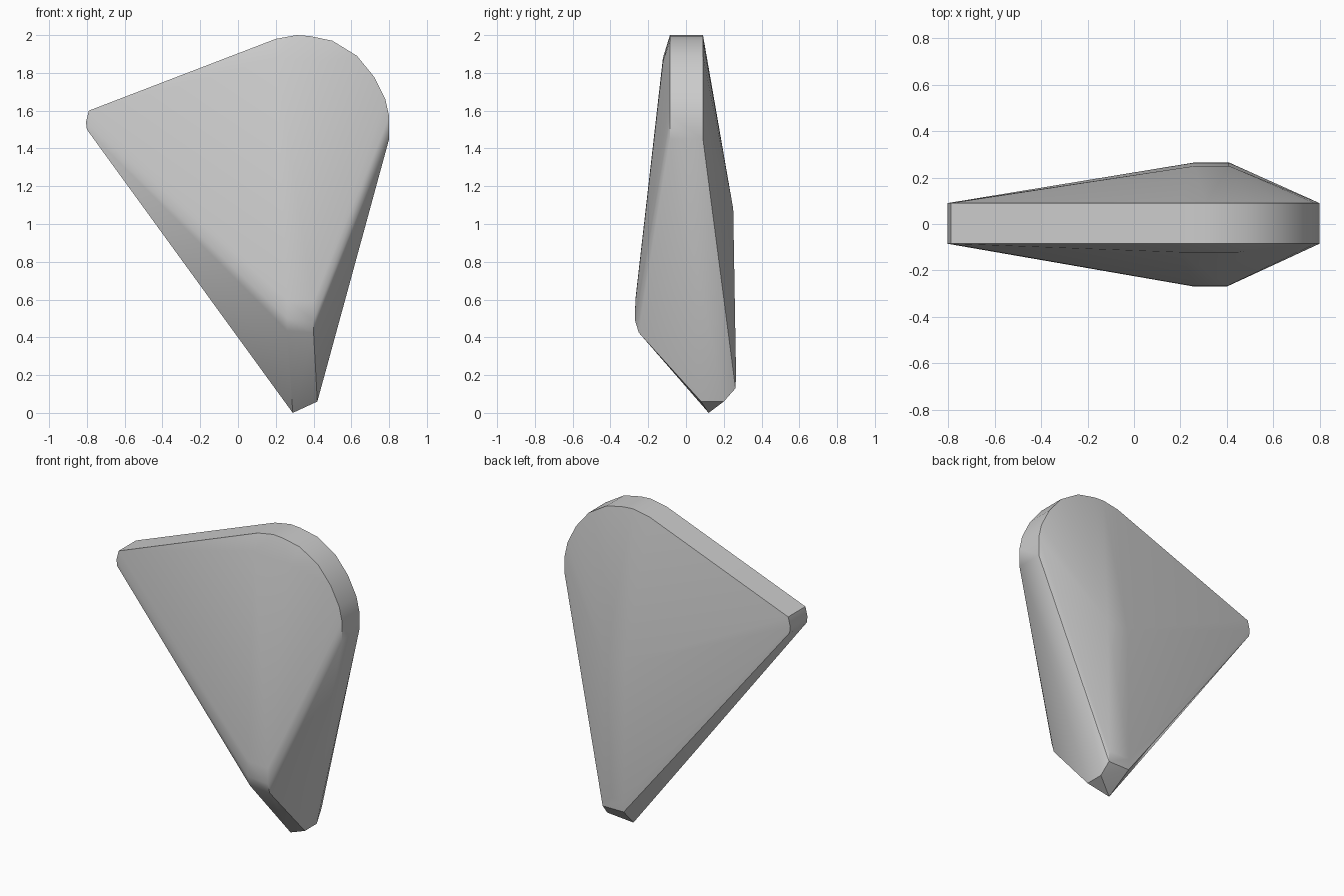
import bpy
import bmesh

cube = bpy.data.objects.get("Cube")
if cube:
    bpy.data.objects.remove(cube, do_unlink=True)

grey = bpy.data.materials.new("plain grey")
grey.use_nodes = True
colour = (0.6, 0.6, 0.6, 1)
grey.diffuse_color = colour
grey.node_tree.nodes["Principled BSDF"].inputs["Base Color"].default_value = colour

# Thin rounded rim, as (x, z), shared by the front and back
rim = [(-0.8, 1.5), (-0.805, 1.54), (-0.79, 1.6), (0.2, 1.98), (0.31, 2.0),
       (0.38, 1.995), (0.5, 1.97), (0.63, 1.89), (0.72, 1.78), (0.78, 1.66),
       (0.8, 1.57), (0.8, 1.45)]
points = [(x, y, z) for x, z in rim for y in (-0.085, 0.09)]

# Shallow bulge under the front of the rim
points += [(0.2, -0.122, 1.88), (0.45, -0.122, 1.86)]

# Front nose, as (y, z) across the width
for y, z in [(-0.268, 0.6), (-0.27, 0.5), (-0.25, 0.435)]:
    points += [(0.26, y, z), (0.4, y, z - 0.01)]

# Back ridge, as (y, z) across the width
for y, z in [(0.25, 1.08), (0.265, 0.2), (0.262, 0.13)]:
    points += [(0.26, y, z), (0.41, y, z)]

# Bottom tip
points += [(0.29, 0.12, 0.0), (0.42, 0.08, 0.06), (0.42, 0.2, 0.06)]

# Wrap the points in a convex skin
bm = bmesh.new()
for p in points:
    bm.verts.new(p)
hull = bmesh.ops.convex_hull(bm, input=bm.verts)
spare = {v for v in hull["geom_interior"] + hull["geom_unused"]
         if isinstance(v, bmesh.types.BMVert)}
bmesh.ops.delete(bm, geom=list(spare), context="VERTS")
bmesh.ops.recalc_face_normals(bm, faces=bm.faces)

mesh = bpy.data.meshes.new("wedge_body")
bm.to_mesh(mesh)
bm.free()
mesh.materials.append(grey)
body = bpy.data.objects.new("wedge_body", mesh)
bpy.context.collection.objects.link(body)

bpy.context.view_layer.objects.active = body
body.select_set(True)
bpy.ops.object.shade_smooth_by_angle()
